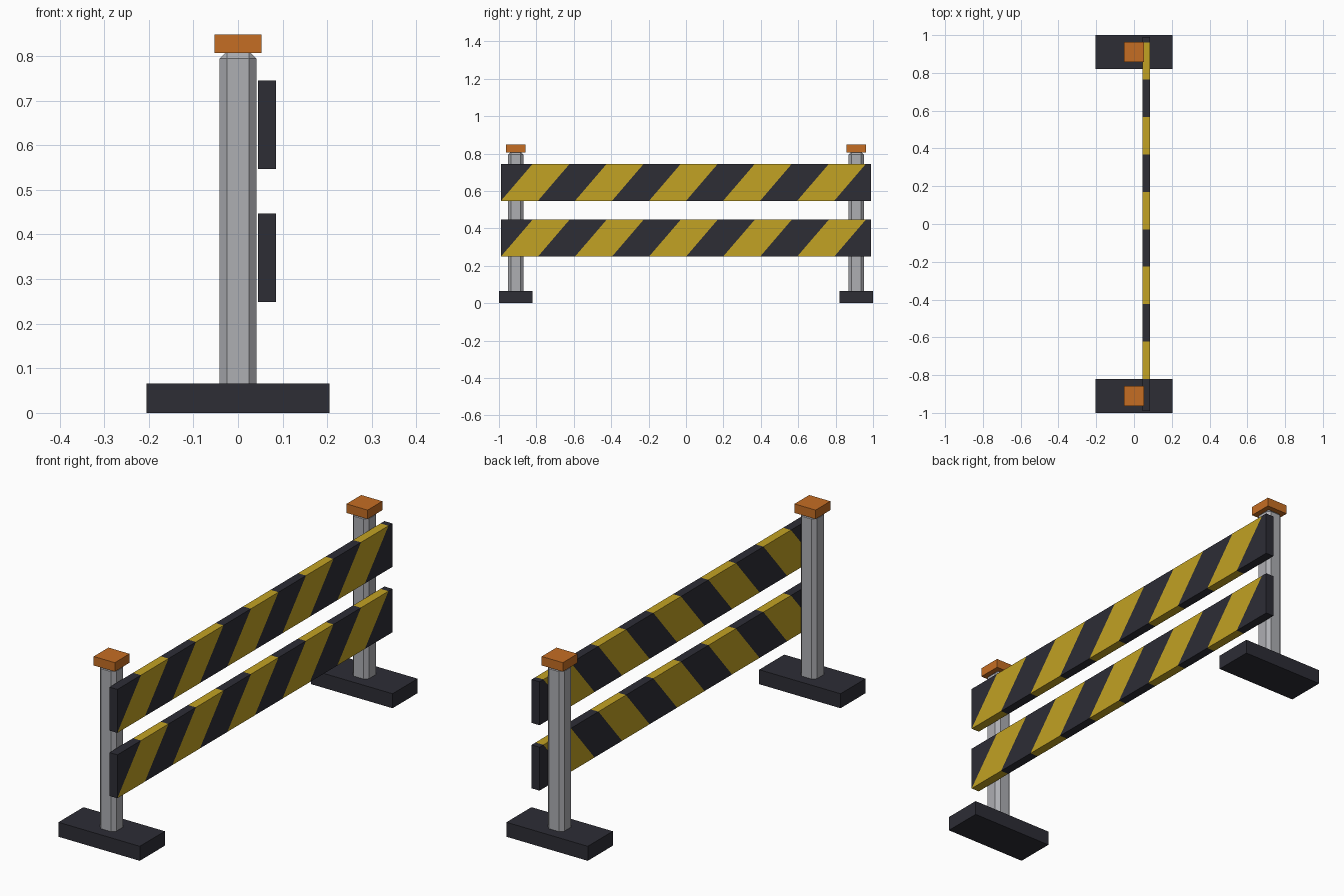
import bpy, bmesh, math
from mathutils import Vector

if "Cube" in bpy.data.objects:
    bpy.data.objects.remove(bpy.data.objects["Cube"])


def material(name, rgb):
    mat = bpy.data.materials.new(name)
    mat.use_nodes = True
    mat.diffuse_color = (*rgb, 1)
    mat.node_tree.nodes["Principled BSDF"].inputs["Base Color"].default_value = (*rgb, 1)
    return mat


DARK = material("dark_rubber", (0.026, 0.026, 0.036))
YELLOW = material("yellow_paint", (0.54, 0.36, 0.017))
GREY = material("grey_metal", (0.42, 0.425, 0.45))
ORANGE = material("orange_plastic", (0.56, 0.155, 0.017))


def box(name, low, high, mats, bevel=0, edit=None):
    """Axis-aligned box between two corners, with optional bevel and mesh edit."""
    low, high = Vector(low), Vector(high)
    bm = bmesh.new()
    bmesh.ops.create_cube(bm, size=1)
    bmesh.ops.scale(bm, vec=high - low, verts=bm.verts)
    bmesh.ops.translate(bm, vec=(low + high) / 2, verts=bm.verts)
    if bevel:
        bmesh.ops.bevel(bm, geom=bm.edges[:], offset=bevel, segments=1,
                        affect="EDGES")
    if edit:
        edit(bm, low, high)
    mesh = bpy.data.meshes.new(name)
    bm.to_mesh(mesh)
    bm.free()
    for mat in mats:
        mesh.materials.append(mat)
    obj = bpy.data.objects.new(name, mesh)
    bpy.context.collection.objects.link(obj)
    return obj


STRIPES = 10
LEAN = 0.17   # how far a stripe edge travels along the plank from bottom to top


def stripe(bm, low, high):
    """Cut slanted bands through the plank and alternate their colour."""
    step = (high.y - low.y) / STRIPES
    height = high.z - low.z
    for i in range(STRIPES):
        geom = bm.verts[:] + bm.edges[:] + bm.faces[:]
        bmesh.ops.bisect_plane(bm, geom=geom, dist=1e-5,
                               plane_co=(0, low.y + i * step, low.z),
                               plane_no=(0, height, -LEAN))
    for face in bm.faces:
        c = face.calc_center_median()
        band = math.floor((c.y - low.y - LEAN * (c.z - low.z) / height) / step)
        is_end = abs(face.normal.y) > 0.9
        face.material_index = int(band % 2 == 0 and band >= 0 and not is_end)


# Feet, posts and caps at both ends
for end, y in (("front", -0.91), ("back", 0.91)):
    box(end + "_foot", (-0.205, y - 0.09, 0), (0.205, y + 0.09, 0.066), [DARK])
    box(end + "_post", (-0.041, y - 0.041, 0.002), (0.041, y + 0.041, 0.811),
        [GREY], bevel=0.016)
    box(end + "_cap", (-0.053, y - 0.053, 0.807), (0.053, y + 0.053, 0.848), [ORANGE])

# Striped planks on the side of the posts
for level, z in (("lower", 0.249), ("upper", 0.547)):
    box(level + "_plank", (0.045, -0.99, z), (0.085, 0.99, z + 0.198),
        [DARK, YELLOW], edit=stripe)
